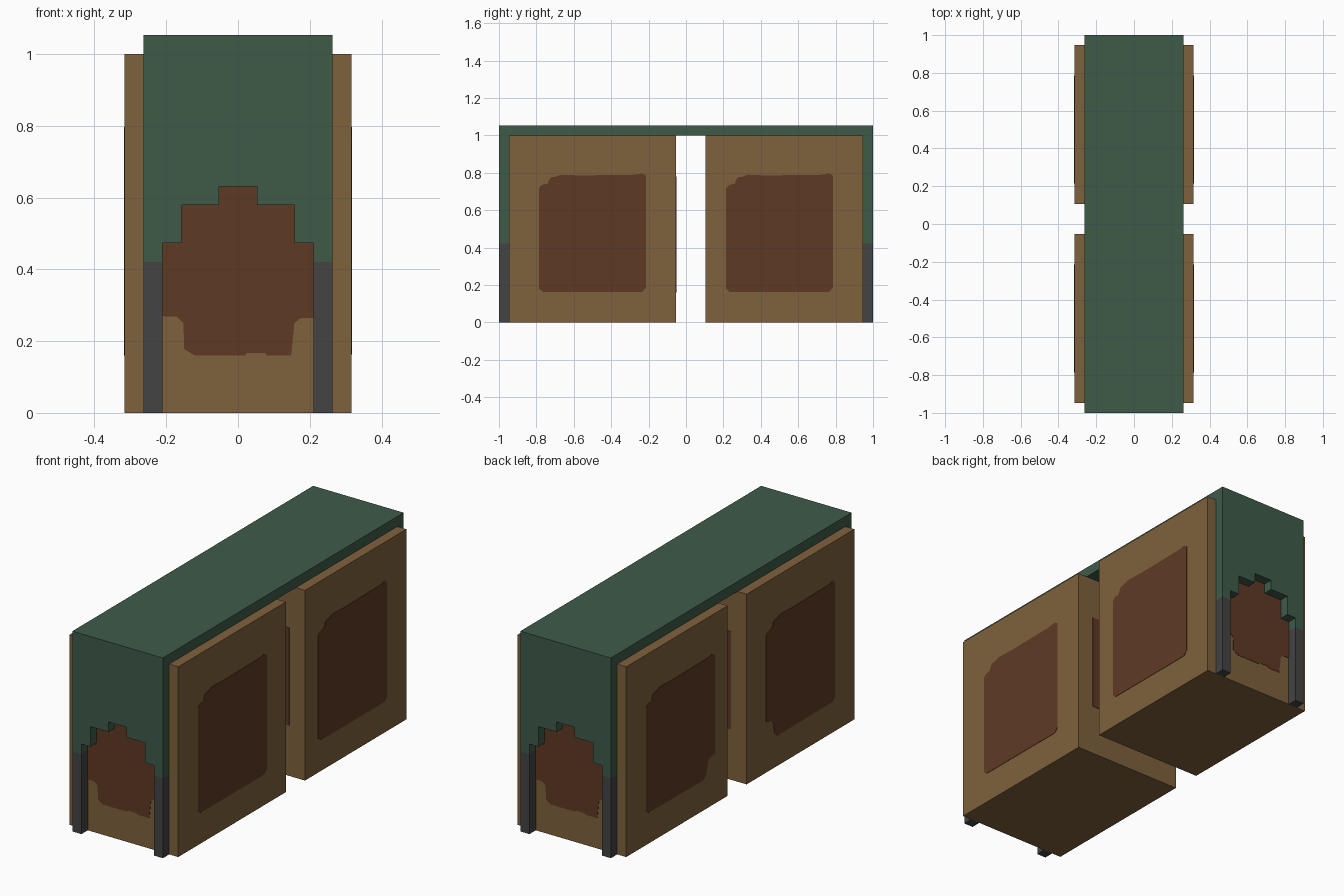
import bpy, bmesh
from mathutils import Vector

if "Cube" in bpy.data.objects:
    bpy.data.objects.remove(bpy.data.objects["Cube"], do_unlink=True)

U = 1 / 19  # modular grid step


def material(name, srgb):
    lin = [((c / 255 + 0.055) / 1.055) ** 2.4 for c in srgb] + [1.0]
    m = bpy.data.materials.new(name)
    m.use_nodes = True
    m.diffuse_color = lin
    bsdf = next(n for n in m.node_tree.nodes if n.type == 'BSDF_PRINCIPLED')
    bsdf.inputs["Base Color"].default_value = lin
    bsdf.inputs["Roughness"].default_value = 0.9
    return m


TAN = material("tan", (127, 97, 60))
BROWN = material("dark brown", (95, 58, 36))
GREEN = material("green", (62, 91, 73))
GREY = material("dark grey", (67, 67, 68))


def prism(name, outline, origin, u_axis, normal, depth, mat):
    """Extrude an outline (u, z) from origin along the normal."""
    o, u, n = Vector(origin), Vector(u_axis), Vector(normal)
    bm = bmesh.new()
    face = bm.faces.new([bm.verts.new(o + u * a + Vector((0, 0, z))) for a, z in outline])
    ext = bmesh.ops.extrude_face_region(bm, geom=[face])
    moved = [v for v in ext["geom"] if isinstance(v, bmesh.types.BMVert)]
    bmesh.ops.translate(bm, verts=moved, vec=n * depth)
    bmesh.ops.recalc_face_normals(bm, faces=bm.faces)
    mesh = bpy.data.meshes.new(name)
    bm.to_mesh(mesh)
    bm.free()
    mesh.materials.append(mat)
    obj = bpy.data.objects.new(name, mesh)
    bpy.context.scene.collection.objects.link(obj)
    return obj


def box(name, x0, x1, y0, y1, z0, z1, mat):
    rect = [(x0, z0), (x1, z0), (x1, z1), (x0, z1)]
    return prism(name, rect, (0, y0, 0), (1, 0, 0), (0, 1, 0), y1 - y0, mat)


def cut(target, cutter):
    mod = target.modifiers.new("cut", 'BOOLEAN')
    mod.operation, mod.solver, mod.object = 'DIFFERENCE', 'EXACT', cutter
    bpy.context.view_layer.objects.active = target
    bpy.ops.object.modifier_apply(modifier=mod.name)
    bpy.data.objects.remove(cutter, do_unlink=True)


# two wide blocks
blocks = {"front": (-18 * U, -U), "rear": (2 * U, 18 * U)}
for key, (y0, y1) in blocks.items():
    box(key + "_block", -6 * U, 6 * U, y0, y1, 0, 1, TAN)

# green cover: roof with two end panels, each with a stepped arch
cover = box("cover", -5 * U, 5 * U, -1, 1, 8 * U, 20 * U, GREEN)
cut(cover, box("cavity_cutter", -0.5, 0.5, -18 * U, 18 * U, 0, 1, GREEN))
half = [(4, 0), (4, 9), (3, 9), (3, 11), (1, 11), (1, 12)]
arch = [(a * U, b * U) for a, b in half] + [(-a * U, b * U) for a, b in reversed(half)]
cut(cover, prism("arch_cutter", arch, (0, -1.2, 0), (1, 0, 0), (0, 1, 0), 2.4, GREEN))

# dark feet under the end panels
for end, y0 in (("front", -1), ("rear", 18 * U)):
    for side, x0 in (("left", 4 * U), ("right", -5 * U)):
        box(f"{end}_{side}_foot", x0, x0 + U, y0, y0 + U, 0, 8 * U, GREY)

# irregular brown patches, built from shared corner pieces (u, z)
TOP = [(0.285, 0.785), (0.265, 0.797), (0.23, 0.79), (-0.07, 0.786), (-0.17, 0.79),
       (-0.195, 0.78), (-0.225, 0.775), (-0.24, 0.742), (-0.27, 0.735), (-0.285, 0.72)]
LOW_LEFT = [(-0.285, 0.18), (-0.265, 0.163)]
LOW_RIGHT = [(0.265, 0.163), (0.285, 0.185)]
NOTCH_LEFT = [(-0.285, 0.265), (-0.23, 0.25), (-0.215, 0.18), (-0.19, 0.16)]
NOTCH_RIGHT = [(-a, z) for a, z in reversed(NOTCH_LEFT)]
PLAIN = LOW_LEFT + LOW_RIGHT + TOP
END = [(-0.225, 0.27), (-0.17, 0.268), (-0.152, 0.25), (-0.15, 0.178), (-0.12, 0.16),
       (0.02, 0.16), (0.025, 0.167), (0.075, 0.167), (0.08, 0.16), (0.148, 0.16),
       (0.157, 0.25), (0.175, 0.265), (0.225, 0.265), (0.225, 0.78), (-0.225, 0.78)]


def patch(name, outline, origin, u_axis, normal):
    start = Vector(origin) - Vector(normal) * 0.002
    prism(name, outline, start, u_axis, normal, 0.004, BROWN)


right_side = {"front": NOTCH_LEFT + LOW_RIGHT + TOP, "rear": LOW_LEFT + NOTCH_RIGHT + TOP}
for key, (y0, y1) in blocks.items():
    yc = -0.5 if key == "front" else 0.5
    patch(key + "_left_patch", PLAIN, (6 * U, yc, 0), (0, 1, 0), (1, 0, 0))
    patch(key + "_right_patch", right_side[key], (-6 * U, yc, 0), (0, -1, 0), (-1, 0, 0))
    patch(key + "_block_front_patch", END, (0, y0, 0), (1, 0, 0), (0, -1, 0))
    patch(key + "_block_back_patch", END, (0, y1, 0), (-1, 0, 0), (0, 1, 0))
